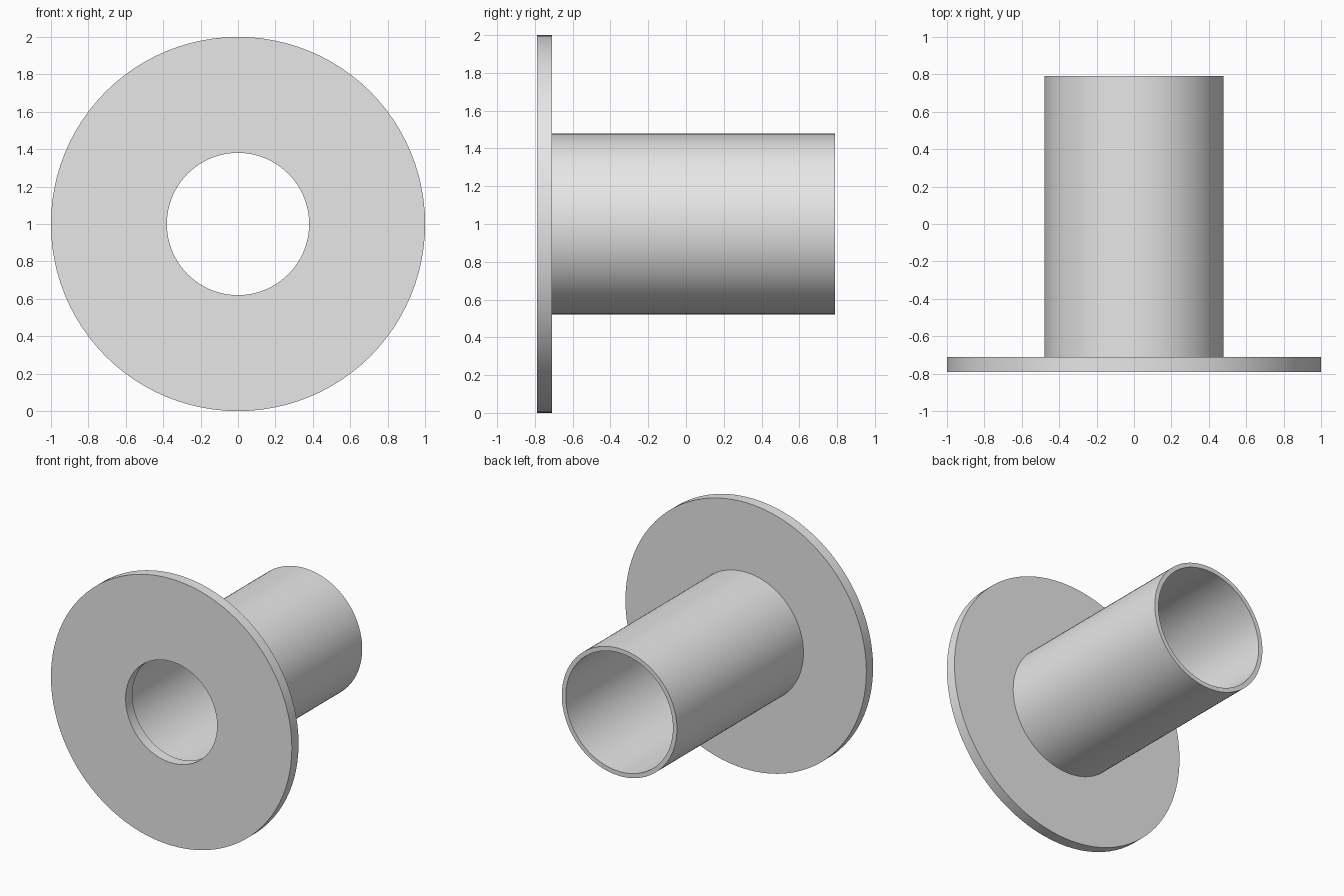
import bpy
import math

cube = bpy.data.objects.get("Cube")
if cube:
    bpy.data.objects.remove(cube, do_unlink=True)

SEGMENTS = 96
FRONT, SHOULDER, BACK = -0.79, -0.71, 0.79

grey = bpy.data.materials.new("plain grey")
grey.use_nodes = True
grey.diffuse_color = (0.8, 0.8, 0.8, 1)
grey.node_tree.nodes["Principled BSDF"].inputs["Base Color"].default_value = grey.diffuse_color


def lathe(name, profile):
    """Revolve a closed (radius, y) profile around the horizontal axis."""
    n = len(profile)
    verts = []
    for s in range(SEGMENTS):
        a = math.tau * s / SEGMENTS
        verts += [(r * math.cos(a), y, 1 + r * math.sin(a)) for r, y in profile]
    faces = []
    for s in range(SEGMENTS):
        here, there = s * n, (s + 1) % SEGMENTS * n
        for i in range(n):
            j = (i + 1) % n
            faces.append((here + i, here + j, there + j, there + i))
    mesh = bpy.data.meshes.new(name)
    mesh.from_pydata(verts, [], faces)
    mesh.materials.append(grey)
    obj = bpy.data.objects.new(name, mesh)
    bpy.context.collection.objects.link(obj)

    # Consistent outward normals, smooth walls with sharp rims
    bpy.ops.object.select_all(action="DESELECT")
    obj.select_set(True)
    bpy.context.view_layer.objects.active = obj
    bpy.ops.object.mode_set(mode="EDIT")
    bpy.ops.mesh.select_all(action="SELECT")
    bpy.ops.mesh.normals_make_consistent(inside=False)
    bpy.ops.object.mode_set(mode="OBJECT")
    bpy.ops.object.shade_smooth_by_angle(angle=math.radians(30))
    return obj


# Flange disc with a narrower hole, and the thin tube behind it, as one solid
lathe("flanged_sleeve", [
    (0.38, FRONT), (1.0, FRONT), (1.0, SHOULDER), (0.478, SHOULDER),
    (0.478, BACK), (0.445, BACK), (0.445, SHOULDER), (0.38, SHOULDER),
])
